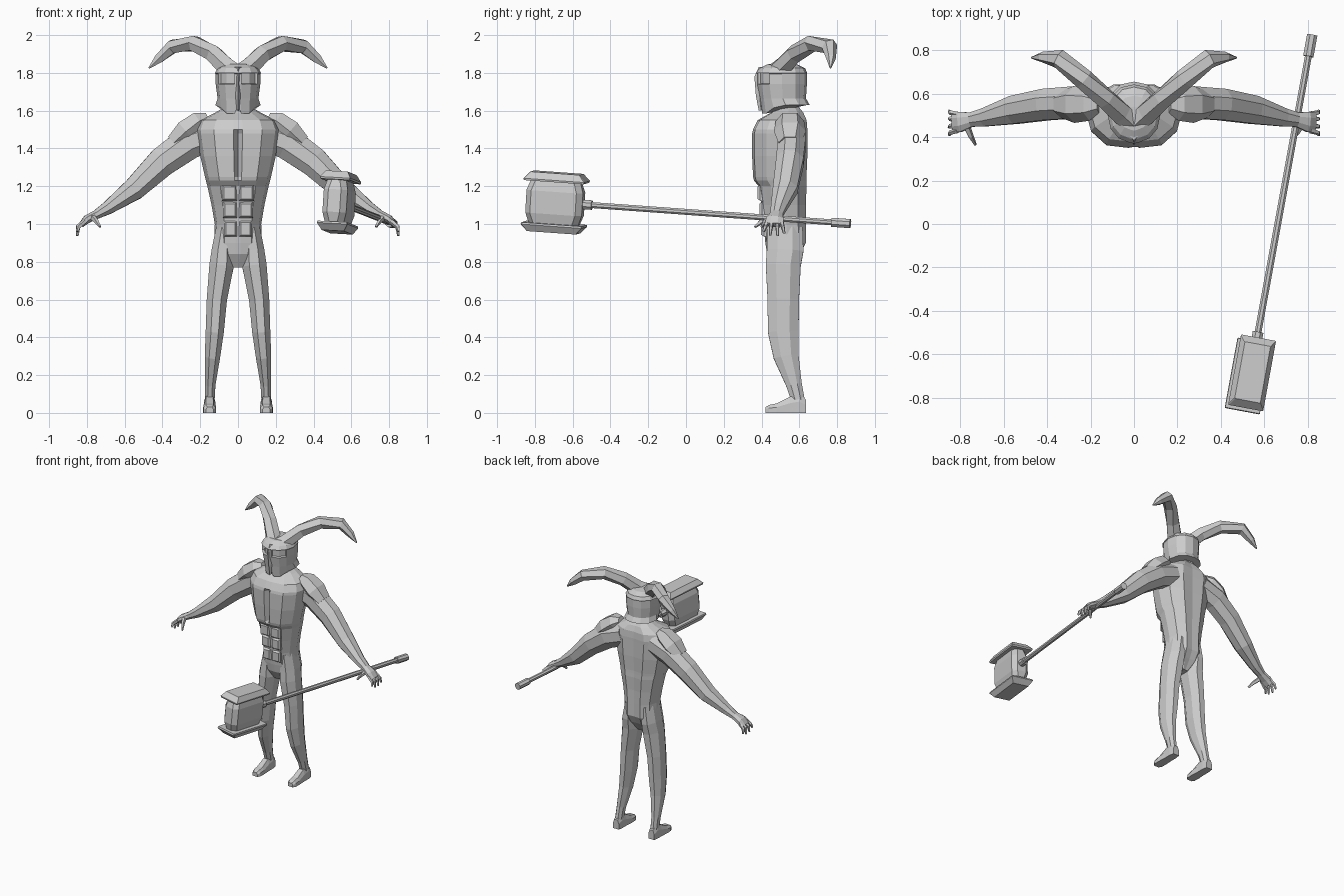
import bpy, bmesh
from math import cos, sin, pi
from mathutils import Vector, Matrix

cube = bpy.data.objects.get("Cube")
if cube:
    bpy.data.objects.remove(cube)

GREY = (0.6, 0.6, 0.6, 1)
mat = bpy.data.materials.new("plain grey")
mat.use_nodes = True
mat.diffuse_color = GREY
mat.node_tree.nodes["Principled BSDF"].inputs["Base Color"].default_value = GREY


def loft(name, rings, edit=None):
    """Skin a list of equal-length rings, cap both ends."""
    bm = bmesh.new()
    rows = [[bm.verts.new(p) for p in ring] for ring in rings]
    n = len(rows[0])
    for a, b in zip(rows, rows[1:]):
        for i in range(n):
            j = (i + 1) % n
            bm.faces.new((a[i], a[j], b[j], b[i]))
    bm.faces.new(rows[0])
    bm.faces.new(rows[-1])
    bmesh.ops.recalc_face_normals(bm, faces=bm.faces)
    if edit:
        edit(bm)
    mesh = bpy.data.meshes.new(name)
    bm.to_mesh(mesh)
    bm.free()
    mesh.materials.append(mat)
    obj = bpy.data.objects.new(name, mesh)
    bpy.context.collection.objects.link(obj)
    return obj


def tube(name, path, sides=8, ref=(0, 1, 0), turn=0.5):
    """Loft along points (x, y, z, radius across ref, radius along ref)."""
    pts = [Vector(p[:3]) for p in path]
    rings = []
    for i, p in enumerate(path):
        t = (pts[min(i + 1, len(pts) - 1)] - pts[max(i - 1, 0)]).normalized()
        u = Vector(ref)
        u = (u - t * u.dot(t)).normalized()
        v = t.cross(u)
        angles = [2 * pi * (k + turn) / sides for k in range(sides)]
        rings.append([pts[i] + v * p[3] * cos(a) + u * p[4] * sin(a) for a in angles])
    return loft(name, rings)


def body_ring(shape, z, width, front, back, groove=0):
    """Left-right symmetric cross-section fitted between front and back."""
    mid, half = (front + back) / 2, (back - front) / 2
    pts = [Vector((x * width, mid + y * half, z)) for x, y in shape]
    pts[0].y += groove
    return pts + [Vector((-p.x, p.y, p.z)) for p in pts[-2:0:-1]]


def flip(s, points):
    return [(s * p[0], *p[1:]) for p in points]


# Torso with chest groove, pelvis and neck
TORSO = [(0, -1), (.11, -1), (.58, -.92), (.9, -.5), (1, .05), (.85, .6), (.42, .95), (0, .9)]
loft("torso", [body_ring(TORSO, *r) for r in [
    (.77, .04, .47, .56), (.84, .11, .43, .61), (.9, .125, .42, .64), (1, .123, .41, .64),
    (1.1, .14, .4, .64), (1.2, .162, .385, .645), (1.23, .17, .36, .645),
    (1.25, .175, .355, .645, .03), (1.36, .2, .35, .65, .035), (1.48, .218, .35, .65, .035),
    (1.5, .22, .355, .65), (1.55, .2, .38, .645), (1.59, .12, .45, .625),
    (1.62, .07, .48, .6), (1.7, .065, .48, .6)]])

# Stomach muscles
for row, z in enumerate((.975, 1.075, 1.165)):
    y = .412 - row * .01
    for side, s in (("left", 1), ("right", -1)):
        rings = []
        for depth, inset in ((.03, 0), (0, 0), (-.014, .01)):
            x0, x1, h = .006 + inset, .085 - inset - .006 * (2 - row), .042 - inset
            rings.append([(s * x, y + depth, z + v) for x, v in
                          ((x0, -h), (x1, -h), (x1, h), (x0, h))])
        loft(f"{side}_stomach_muscle_{row}", rings)


# Helmet with sunken eye slots
def eye_slots(bm):
    faces = []
    for f in bm.faces:
        c = f.calc_center_median()
        if 1.74 < c.z < 1.8 and c.y < .46 and abs(c.x) > .02:
            faces.append(f)
    bmesh.ops.inset_region(bm, faces=faces, thickness=.005, depth=-.015)


HELM = [(0, -1), (.16, -.97), (.58, -.82), (.88, -.5), (1, 0), (.87, .55), (.5, .9), (0, 1)]
helm = [body_ring(HELM, *r) for r in [
    (1.63, .12, .4, .655), (1.665, .108, .39, .635), (1.74, .118, .376, .64),
    (1.795, .118, .376, .64), (1.8, .122, .37, .642), (1.825, .108, .39, .63),
    (1.845, .075, .43, .59), (1.85, .03, .48, .54)]]
for p in helm[0]:
    if p.y < .5:
        p.z -= .045 if abs(p.x) < .08 else .015
        p.x *= .85
helm[0][0].z += .045
loft("helmet", helm, eye_slots)
loft("nose_guard", [body_ring([(0, -1), (1, 0), (0, 1)], *r) for r in [
    (1.6, .006, .385, .41), (1.68, .014, .37, .41), (1.78, .012, .362, .41),
    (1.83, .022, .385, .43)]])

for side, s in (("left", 1), ("right", -1)):
    # Horns
    tube(f"{side}_horn", flip(s, [
        (.01, .46, 1.79, .06, .05), (.06, .51, 1.83, .055, .055), (.13, .575, 1.9, .05, .05),
        (.23, .665, 1.955, .045, .048), (.345, .76, 1.94, .04, .045),
        (.42, .768, 1.875, .028, .025), (.472, .765, 1.825, .004, .004)]), 6)

    # Arms and shoulders
    tube(f"{side}_arm", flip(s, [
        (.12, .56, 1.48, .09, .075), (.26, .56, 1.43, .095, .08), (.4, .55, 1.33, .085, .078),
        (.55, .525, 1.185, .065, .07), (.69, .49, 1.085, .038, .045),
        (.75, .48, 1.05, .026, .036), (.8, .47, 1.025, .024, .05),
        (.83, .468, .995, .016, .05)]))
    tube(f"{side}_shoulder", flip(s, [
        (.16, .55, 1.565, .03, .04), (.205, .55, 1.545, .06, .075),
        (.275, .55, 1.49, .07, .085), (.34, .55, 1.43, .05, .06)]), 6)

    # Fingers and thumb
    for n, (y, tip_y, drop) in enumerate(((.43, .41, .96), (.455, .445, .94),
                                          (.482, .485, .937), (.505, .52, .95))):
        tube(f"{side}_finger_{n}", flip(s, [
            (.81, y, 1.015, .014, .013), (.845, (y + tip_y) / 2, .985, .013, .011),
            (.85, tip_y, drop, .007, .007)]), 5)
    reach = 0 if s > 0 else .035
    tube(f"{side}_thumb", flip(s, [
        (.775, .46, 1.04, .018, .018), (.75, .42 - reach / 2, 1.015, .015, .013),
        (.73, .4 - reach, .985, .007, .007)]), 5, ref=(1, 0, 0))

    # Legs
    tube(f"{side}_leg", flip(s, [
        (.065, .525, .98, .055, .1), (.082, .525, .86, .062, .105), (.087, .515, .78, .07, .1),
        (.112, .515, .6, .058, .09), (.123, .515, .43, .052, .088),
        (.135, .53, .3, .044, .072), (.147, .572, .15, .03, .045),
        (.15, .595, .06, .028, .038)]))

    # Feet
    loft(f"{side}_foot", [
        [(s * .15 + x * w, y, z) for x, z in
         ((-1, 0), (1, 0), (1, h * .6), (.6, h), (-.6, h), (-1, h * .6))]
        for y, w, h in ((.635, .024, .07), (.6, .03, .1), (.55, .03, .085),
                        (.48, .034, .05), (.44, .032, .042), (.42, .02, .03))])

# Hammer handle
start, end = Vector((.82, .87, 1.002)), Vector((.563, -.54, 1.103))


def handle_part(name, a, b, radius):
    tube(name, [(*start.lerp(end, f), radius, radius) for f in (a, b)], 8, ref=(0, 0, 1))


handle_part("hammer_shaft", .02, 1.02, .017)
handle_part("hammer_grip", 0, .07, .026)
handle_part("hammer_collar", .97, 1.02, .027)

# Hammer head: barrel block between two bevelled plates
along = (end - start).normalized()
across = along.cross(Vector((.055, 0, 1))).normalized()
up = across.cross(along)
frame = Matrix((along, across, up)).transposed()
centre = end + along * .155


def block(name, levels, chamfer):
    rings = []
    for h, l, w in levels:
        c = chamfer
        ring = [(l, w - c), (l - c, w), (c - l, w), (-l, w - c),
                (-l, c - w), (c - l, -w), (l - c, -w), (l, c - w)]
        rings.append([centre + frame @ Vector((x, y, h)) for x, y in ring])
    loft(name, rings)


block("hammer_block", [(-.125, .13, .048), (-.06, .152, .064),
                       (.06, .152, .064), (.125, .13, .048)], .03)
for name, s in (("top", 1), ("bottom", -1)):
    block(f"hammer_{name}_plate", [(s * .112, .162, .08), (s * .122, .165, .082),
                                   (s * .158, .133, .06)], .003)
